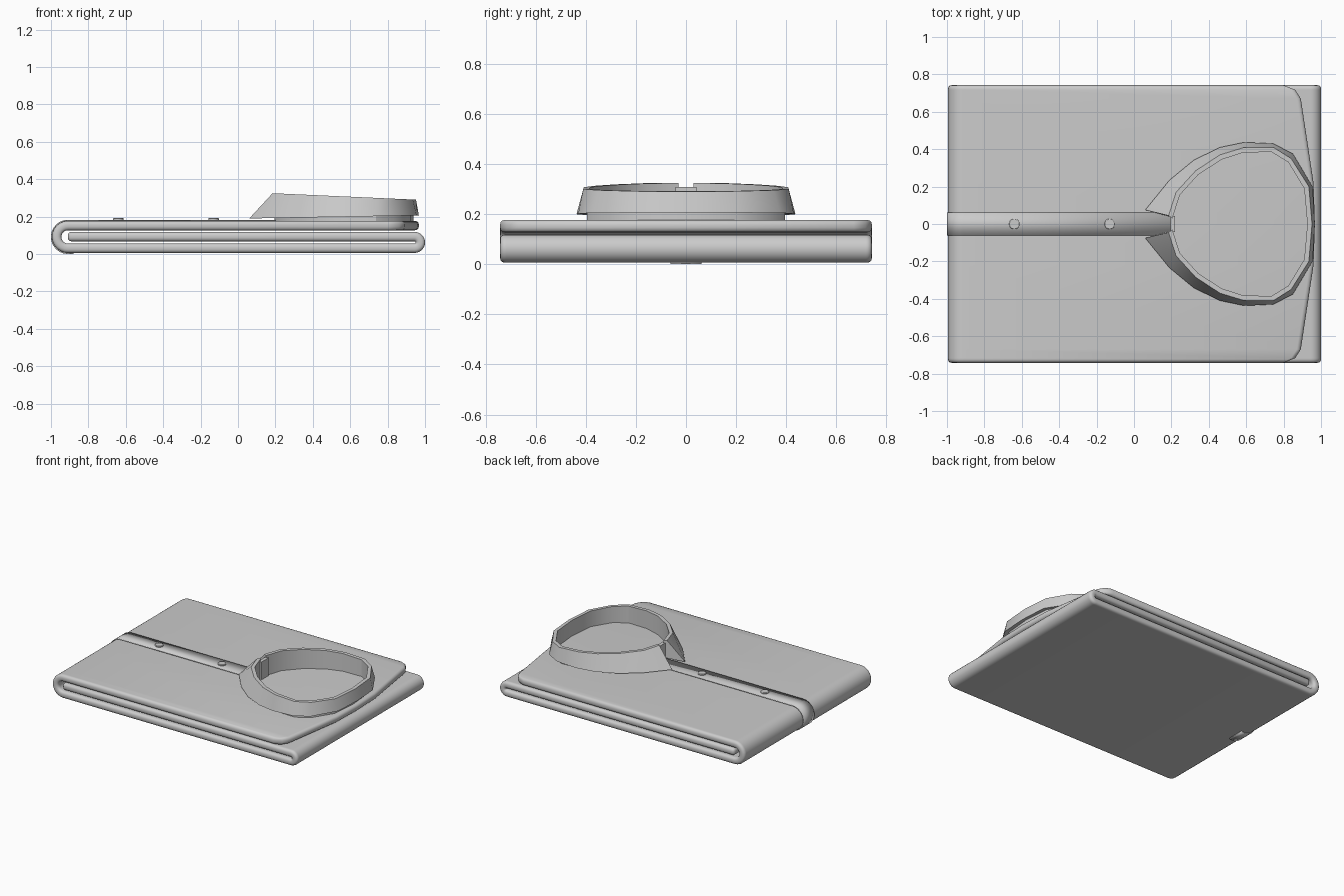
import bpy, bmesh, math

if "Cube" in bpy.data.objects:
    bpy.data.objects.remove(bpy.data.objects["Cube"])

Z_BOT, Z_MID, Z_TOP = 0.031, 0.093, 0.152   # centre heights of the three cloth layers
X_LEFT, X_RIGHT = -0.909, 0.944             # fold centres


def finish(name, bm, angle=35):
    bmesh.ops.recalc_face_normals(bm, faces=bm.faces)
    me = bpy.data.meshes.new(name)
    bm.to_mesh(me)
    bm.free()
    ob = bpy.data.objects.new(name, me)
    bpy.context.collection.objects.link(ob)
    bpy.ops.object.select_all(action='DESELECT')
    ob.select_set(True)
    bpy.context.view_layer.objects.active = ob
    bpy.ops.object.shade_smooth_by_angle(angle=math.radians(angle))
    return ob


def arc(cx, cz, r, a0, a1, n=12):
    return [(cx + r * math.cos(math.radians(a0 + (a1 - a0) * i / n)),
             cz + r * math.sin(math.radians(a0 + (a1 - a0) * i / n))) for i in range(n + 1)]


def sheet(name, path, stations, thickness, bevel=0):
    """Cloth swept along an xz path; stations are (y, x of the path's free start)."""
    bm = bmesh.new()
    rows = []
    for y, x0 in stations:
        pts = [(x0, path[0][1])] + path[1:]
        rows.append([bm.verts.new((x, y, z)) for x, z in pts])
    for a, b in zip(rows, rows[1:]):
        for i in range(len(path) - 1):
            bm.faces.new((a[i], a[i + 1], b[i + 1], b[i]))
    ob = finish(name, bm)
    s = ob.modifiers.new("thickness", 'SOLIDIFY')
    s.thickness, s.offset, s.use_even_offset = thickness, 0, True
    if bevel:
        b = ob.modifiers.new("soft_edge", 'BEVEL')
        b.width, b.segments, b.limit_method = bevel, 3, 'ANGLE'
        b.angle_limit, b.use_clamp_overlap = math.radians(50), False
    return ob


# folded body: top layer, left fold, bottom layer, right fold, middle layer
zc = (Z_TOP + Z_BOT) / 2
r_left = (Z_TOP - Z_BOT) / 2
body = [(0.96, Z_TOP)]
body += arc(X_LEFT, zc, r_left, 90, 270)
body += arc(X_RIGHT, (Z_BOT + Z_MID) / 2, (Z_MID - Z_BOT) / 2, -90, 90)
body += [(-0.91, Z_MID)]
half = [(0.742, 0.80), (0.717, 0.862), (0.67, 0.892), (0.22, 0.96)]
shoulders = [(-y, x) for y, x in half] + [(0, 0.967)] + [(y, x) for y, x in reversed(half)]
sheet("folded_body", body, shoulders, 0.05, 0.019)

# button placket wrapping over the left fold
strip = [(0.2, Z_TOP + 0.028)] + arc(X_LEFT, zc, r_left + 0.028, 90, 270) + [(-0.88, Z_BOT - 0.028)]
sheet("placket", strip, [(-0.062, 0.2), (0.062, 0.2)], 0.006)

# buttons
for i, x in enumerate((-0.64, -0.13)):
    bpy.ops.mesh.primitive_cylinder_add(vertices=20, radius=0.028, depth=0.014, location=(x, 0, 0.185))
    b = bpy.context.object
    b.name = f"button_{i + 1}"
    m = b.modifiers.new("round", 'BEVEL')
    m.width, m.segments = 0.003, 2
    bpy.ops.object.shade_smooth_by_angle(angle=math.radians(40))

# collar: turned-down fall around a low stand, one half mirrored
fall = [(.06, .075), (.19, .235), (.32, .342), (.46, .41), (.59, .437),
        (.745, .43), (.85, .375), (.955, .2), (.967, 0)]
rim = [(.185, .045), (.225, .17), (.33, .285), (.46, .37), (.585, .408),
       (.745, .41), (.84, .35), (.935, .2), (.952, 0)]
inner = [(.205, .03), (.245, .155), (.345, .265), (.47, .345), (.585, .382),
         (.735, .385), (.825, .33), (.91, .19), (.927, 0)]
stand = [(.195, .038), (.236, .163), (.338, .274), (.465, .355), (.585, .392),
         (.738, .395), (.832, .338), (.922, .194), (.938, 0)]


def z_top(x):
    return 0.325 - 0.045 * (x - 0.185)


def z_low(x):
    return 0.19 + 0.018 * (x - 0.06)


bm = bmesh.new()
sections = []
for f, r, i, s in zip(fall, rim, inner, stand):
    sections.append([bm.verts.new(p) for p in (
        (*f, z_low(f[0])), (*r, z_top(r[0])), (*i, z_top(i[0])),
        (*i, 0.17), (*s, 0.17), (*s, z_low(s[0]) + 0.006))])
for a, b in zip(sections, sections[1:]):
    for k in range(6):
        n = (k + 1) % 6
        bm.faces.new((a[k], a[n], b[n], b[k]))
bm.faces.new(sections[0])
collar = finish("collar", bm, 30)
m = collar.modifiers.new("mirror", 'MIRROR')
m.use_axis = (False, True, False)
m.use_clip = True

# closed front of the collar stand
bpy.ops.mesh.primitive_cube_add(size=1, location=(0.207, 0, 0.238))
front = bpy.context.object
front.name = "collar_stand_front"
front.scale = (0.025, 0.085, 0.14)
